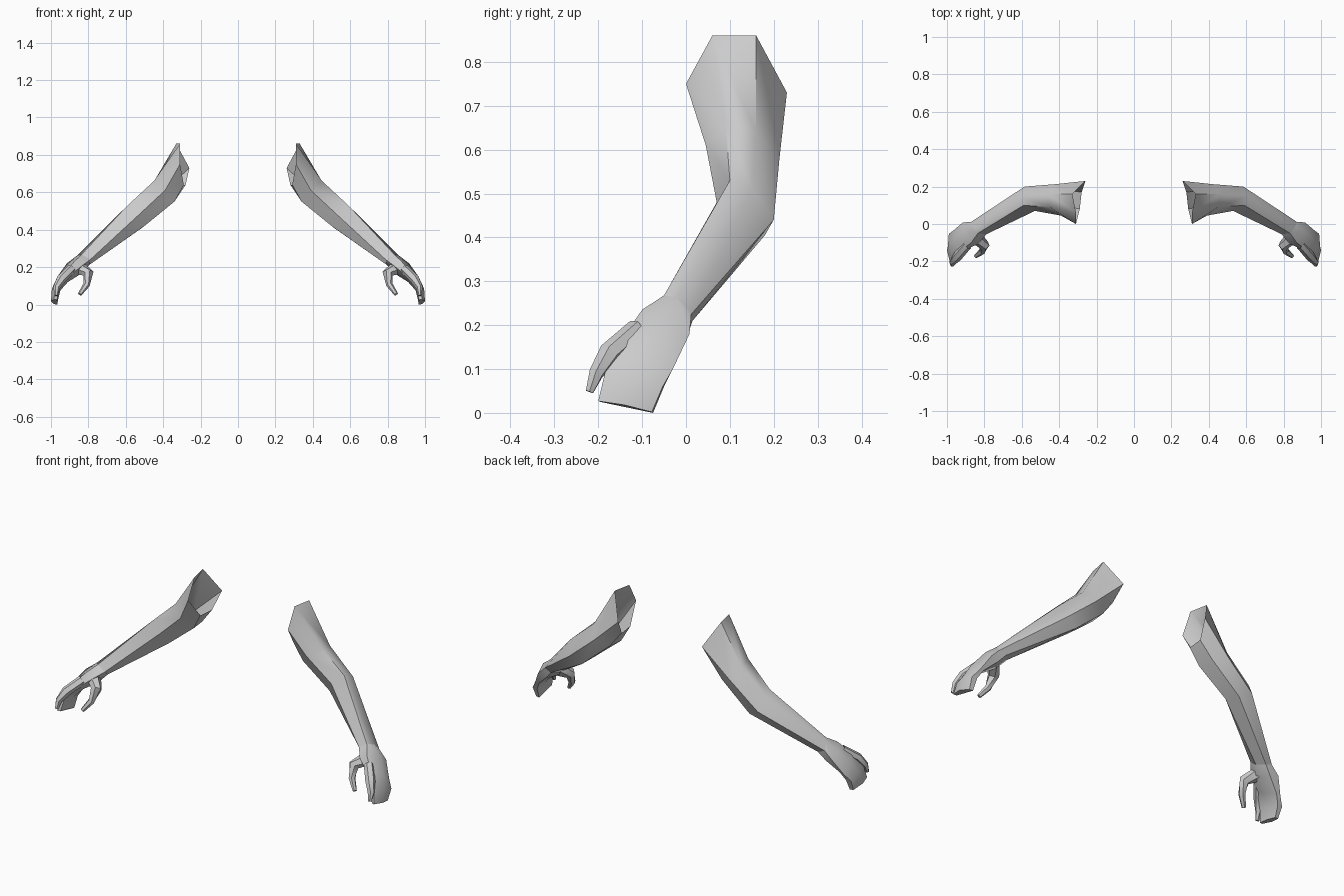
import bpy, bmesh, math
from mathutils import Vector

if "Cube" in bpy.data.objects:
    bpy.data.objects.remove(bpy.data.objects["Cube"])

skin = bpy.data.materials.new("light_grey")
skin.diffuse_color = (0.6, 0.6, 0.6, 1)
skin.use_nodes = True
skin.node_tree.nodes["Principled BSDF"].inputs["Base Color"].default_value = skin.diffuse_color


def loft(name, rings, side, cap_end=False):
    """Bridge equal-sized rings; side = 1 or -1 mirrors across x."""
    bm = bmesh.new()
    loops = [[bm.verts.new((p[0] * side, p[1], p[2])) for p in r] for r in rings]
    n = len(loops[0])
    for a, b in zip(loops, loops[1:]):
        for i in range(n):
            j = (i + 1) % n
            bm.faces.new((a[i], a[j], b[j], b[i]))
    if cap_end:
        bm.faces.new(loops[-1])
    bmesh.ops.recalc_face_normals(bm, faces=bm.faces)
    # Make sure the open shells face outwards
    centre = sum((v.co for v in loops[1]), Vector()) / n
    f = loops[1][0].link_faces[0]
    if sum((f.calc_center_median() - centre).dot(f.normal) for f in loops[1][0].link_faces) < 0:
        bmesh.ops.reverse_faces(bm, faces=bm.faces)
    me = bpy.data.meshes.new(name)
    bm.to_mesh(me)
    bm.free()
    me.materials.append(skin)
    ob = bpy.data.objects.new(name, me)
    bpy.context.collection.objects.link(ob)
    bpy.ops.object.select_all(action='DESELECT')
    ob.select_set(True)
    bpy.context.view_layer.objects.active = ob
    bpy.ops.object.shade_smooth_by_angle(angle=math.radians(50))


def tube(path, n=6):
    """Rings around a path of (x, y, z, radius)."""
    pts = [Vector(p[:3]) for p in path]
    rings = []
    for k, p in enumerate(pts):
        d = (pts[min(k + 1, len(pts) - 1)] - pts[max(k - 1, 0)]).normalized()
        u = d.cross(Vector((0, 1, 0))).normalized()
        w = d.cross(u)
        r = path[k][3]
        rings.append([p + r * (u * math.cos(t) + w * math.sin(t))
                      for t in (math.tau * i / n for i in range(n))])
    return rings


# Ring order: top front, top back, back, bottom back, bottom front, front
wrist = [(.835, -.05, .268), (.86, -.02, .262), (.87, .012, .225),
         (.83, .015, .21), (.795, -.02, .212), (.79, -.055, .24)]
arm = [
    [(.31, .06, .86), (.33, .16, .86), (.26, .23, .73),
     (.28, .17, .64), (.29, .08, .64), (.31, 0, .75)],
    [(.45, .09, .66), (.46, .16, .64), (.42, .213, .58),
     (.35, .18, .55), (.34, .09, .55), (.39, .045, .61)],
    [(.59, .10, .53), (.61, .15, .51), (.585, .20, .44),
     (.52, .18, .405), (.50, .10, .42), (.53, .07, .48)],
    wrist]

# Palm running into the joined outer fingers
hand = [
    wrist,
    [(.87, -.10, .235), (.915, -.04, .22), (.915, .008, .18),
     (.87, 0, .165), (.83, -.06, .17), (.83, -.105, .21)],
    [(.93, -.145, .17), (.965, -.09, .15), (.96, -.03, .10),
     (.935, -.03, .105), (.91, -.08, .12), (.905, -.14, .15)],
    [(.975, -.185, .09), (.995, -.12, .085), (.99, -.053, .06),
     (.96, -.05, .06), (.95, -.11, .075), (.955, -.18, .085)],
    [(.985, -.20, .027), (1.0, -.14, .018), (.985, -.078, .002),
     (.965, -.075, 0), (.965, -.13, .015), (.968, -.195, .025)]]

index_finger = tube([(.89, -.11, .19, .026), (.945, -.175, .135, .026),
                     (.97, -.205, .09, .018), (.972, -.22, .048, .010)])
thumb = tube([(.845, -.07, .195, .036), (.80, -.115, .165, .029),
              (.81, -.145, .105, .018), (.846, -.172, .055, .011)])

for side, label in ((1, "right"), (-1, "left")):
    loft(label + "_arm", arm, side)
    loft(label + "_hand", hand, side, True)
    loft(label + "_index_finger", index_finger, side, True)
    loft(label + "_thumb", thumb, side, True)
